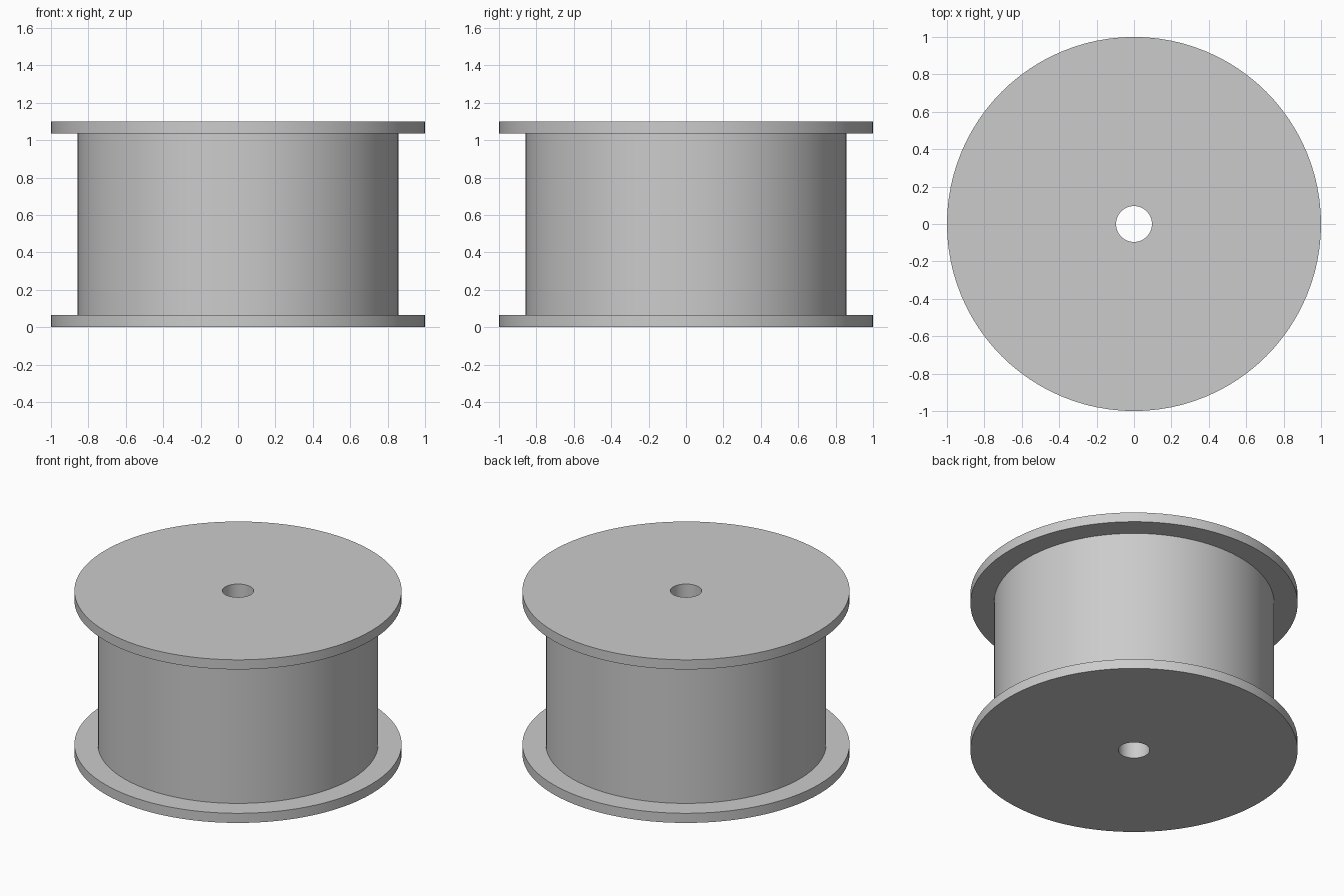
import bpy
import bmesh
import math

cube = bpy.data.objects.get("Cube")
if cube:
    bpy.data.objects.remove(cube, do_unlink=True)

SEGMENTS = 96
HEIGHT = 1.1
RIM = 0.065       # flange thickness
R_FLANGE = 1.0
R_CORE = 0.857
R_BORE = 0.096

# Plain grey material
grey = bpy.data.materials.new("light grey")
grey.use_nodes = True
colour = (0.6, 0.6, 0.6, 1)
grey.diffuse_color = colour
grey.node_tree.nodes["Principled BSDF"].inputs["Base Color"].default_value = colour


def lathe(name, profile):
    """Spin a closed (radius, height) profile around z."""
    bm = bmesh.new()
    verts = [bm.verts.new((r, 0, z)) for r, z in profile]
    edges = [bm.edges.new((a, b)) for a, b in zip(verts, verts[1:] + verts[:1])]
    bmesh.ops.spin(bm, geom=verts + edges, cent=(0, 0, 0), axis=(0, 0, 1),
                   angle=math.tau, steps=SEGMENTS, use_merge=True)
    bmesh.ops.remove_doubles(bm, verts=bm.verts, dist=0.0001)
    bmesh.ops.recalc_face_normals(bm, faces=bm.faces)
    mesh = bpy.data.meshes.new(name)
    bm.to_mesh(mesh)
    bm.free()
    mesh.materials.append(grey)
    obj = bpy.data.objects.new(name, mesh)
    bpy.context.collection.objects.link(obj)
    bpy.ops.object.select_all(action="DESELECT")
    obj.select_set(True)
    bpy.context.view_layer.objects.active = obj
    bpy.ops.object.shade_smooth_by_angle(angle=math.radians(30))
    return obj


# Spool: two flanges, a winding core and a through bore in one solid
lower = [(R_BORE, 0), (R_FLANGE, 0), (R_FLANGE, RIM), (R_CORE, RIM)]
upper = [(r, HEIGHT - z) for r, z in reversed(lower)]
lathe("spool", lower + upper)
